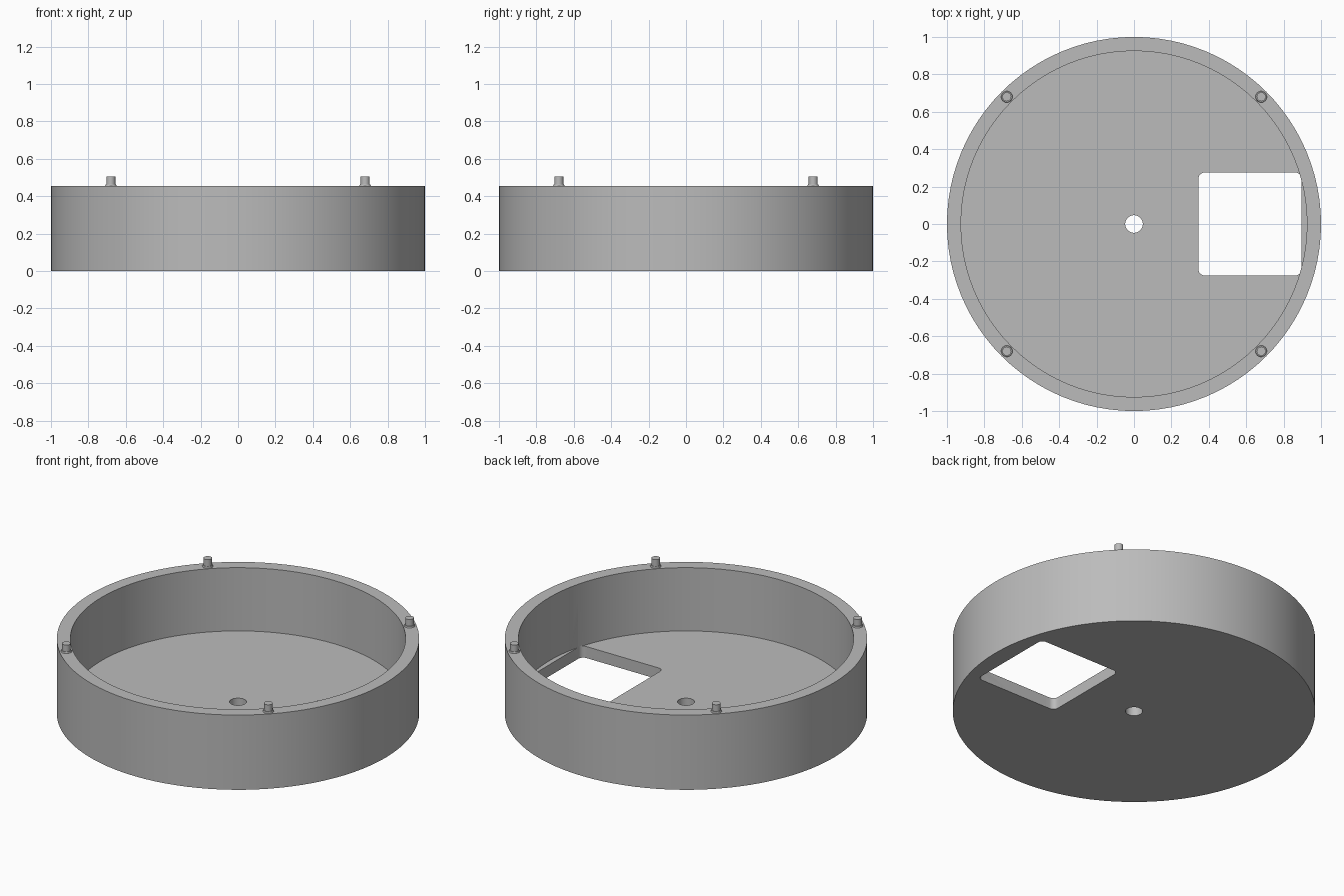
import bpy, bmesh, math
from mathutils import Matrix, Vector

if "Cube" in bpy.data.objects:
    bpy.data.objects.remove(bpy.data.objects["Cube"])

grey = bpy.data.materials.new("plain grey")
grey.diffuse_color = (0.5, 0.5, 0.5, 1)
grey.use_nodes = True
grey.node_tree.nodes["Principled BSDF"].inputs["Base Color"].default_value = grey.diffuse_color


def finish(name, bm):
    bmesh.ops.recalc_face_normals(bm, faces=bm.faces)
    mesh = bpy.data.meshes.new(name)
    bm.to_mesh(mesh)
    bm.free()
    mesh.materials.append(grey)
    obj = bpy.data.objects.new(name, mesh)
    bpy.context.collection.objects.link(obj)
    return obj


def smooth(obj):
    bpy.ops.object.select_all(action='DESELECT')
    obj.select_set(True)
    bpy.context.view_layer.objects.active = obj
    bpy.ops.object.shade_smooth_by_angle(angle=math.radians(30))


def revolve(name, profile, steps):
    """Spin a closed (radius, height) profile around the z axis."""
    bm = bmesh.new()
    verts = [bm.verts.new((r, 0, z)) for r, z in profile]
    edges = [bm.edges.new((verts[i - 1], verts[i])) for i in range(len(verts))]
    bmesh.ops.spin(bm, geom=verts + edges, cent=(0, 0, 0), axis=(0, 0, 1),
                   angle=math.tau, steps=steps, use_merge=True)
    bmesh.ops.remove_doubles(bm, verts=bm.verts, dist=1e-5)
    return finish(name, bm)


HEIGHT, FLOOR, LIP = 0.455, 0.07, 0.38
OUTER, INNER, HOLE = 1.0, 0.925, 0.047

# Round tray: floor with centre hole, wall and lip seam
tray = revolve("round_tray", [(HOLE, 0), (OUTER, 0), (OUTER, HEIGHT), (INNER, HEIGHT),
                              (INNER, LIP), (INNER, FLOOR), (HOLE, FLOOR)], 96)

# Rounded square window cut through the floor
X0, X1, HALF, R = 0.345, 0.895, 0.275, 0.032
bm = bmesh.new()
corners = [(X1 - R, HALF - R), (X0 + R, HALF - R), (X0 + R, R - HALF), (X1 - R, R - HALF)]
ring = []
for i, (cx, cy) in enumerate(corners):
    for k in range(7):
        a = math.pi / 2 * (i + k / 6)
        ring.append(bm.verts.new((cx + R * math.cos(a), cy + R * math.sin(a), -0.1)))
face = bm.faces.new(ring)
top = bmesh.ops.extrude_face_region(bm, geom=[face])["geom"]
bmesh.ops.translate(bm, vec=(0, 0, 0.1 + FLOOR + 0.005),
                    verts=[v for v in top if isinstance(v, bmesh.types.BMVert)])
cutter = finish("window_cutter", bm)
cutter.hide_render = True
cut = tray.modifiers.new("window", 'BOOLEAN')
cut.operation = 'DIFFERENCE'
cut.solver = 'EXACT'
cut.object = cutter
bpy.context.view_layer.objects.active = tray
bpy.ops.object.modifier_apply(modifier=cut.name)
bpy.data.objects.remove(cutter)
smooth(tray)

# Four locating pegs, each a pin on a small collar
P = 0.68
bm = bmesh.new()
for sx in (-1, 1):
    for sy in (-1, 1):
        for r1, r2, z0, z1 in ((0.032, 0.028, HEIGHT - 0.005, 0.463), (0.024, 0.024, 0.46, 0.504)):
            bmesh.ops.create_cone(bm, cap_ends=True, segments=24, radius1=r1, radius2=r2,
                                  depth=z1 - z0,
                                  matrix=Matrix.Translation(Vector((sx * P, sy * P, (z0 + z1) / 2))))
smooth(finish("locating_pegs", bm))
